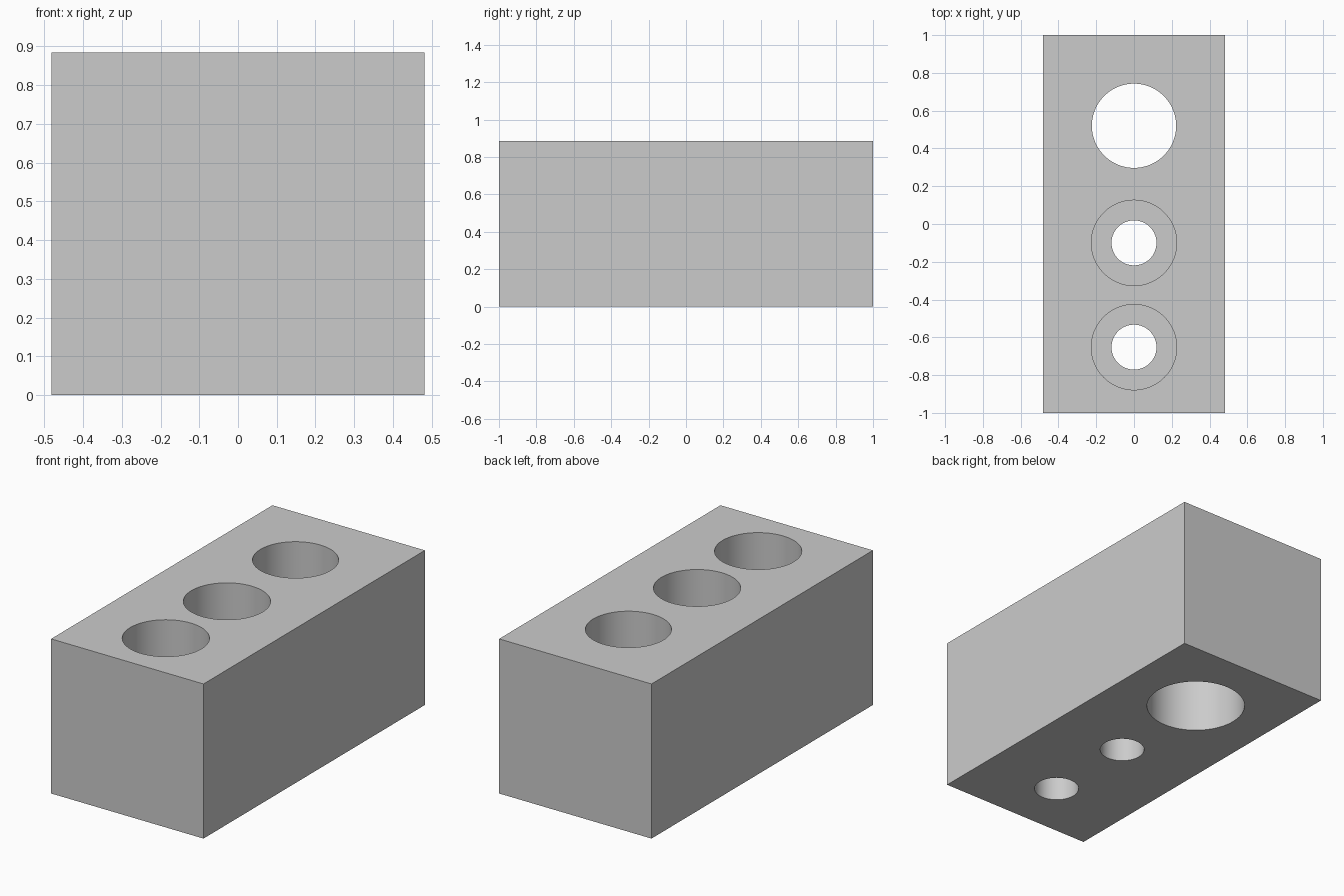
import bpy
import bmesh
from math import radians

if "Cube" in bpy.data.objects:
    bpy.data.objects.remove(bpy.data.objects["Cube"])

WIDTH, LENGTH, HEIGHT = 0.964, 2.0, 0.884
LEDGE = 0.44      # height where each bore changes radius
OVERSHOOT = 0.1   # how far cutters reach past the block
SIDES = 96

# Single grey material
grey = bpy.data.materials.new("plain grey")
colour = (0.6, 0.6, 0.6, 1)
grey.diffuse_color = colour
grey.use_nodes = True
grey.node_tree.nodes["Principled BSDF"].inputs["Base Color"].default_value = colour


def make_object(name, bm):
    bmesh.ops.recalc_face_normals(bm, faces=bm.faces)
    mesh = bpy.data.meshes.new(name)
    bm.to_mesh(mesh)
    bm.free()
    obj = bpy.data.objects.new(name, mesh)
    mesh.materials.append(grey)
    bpy.context.collection.objects.link(obj)
    return obj


def stepped_cutter(name, y, lower_radius, upper_radius):
    """Closed solid of revolution with one step at the ledge."""
    profile = [(lower_radius, -OVERSHOOT), (lower_radius, LEDGE),
               (upper_radius, LEDGE), (upper_radius, HEIGHT + OVERSHOOT)]
    bm = bmesh.new()
    rings = []
    for radius, z in profile:
        ring = bmesh.ops.create_circle(bm, segments=SIDES, radius=radius)["verts"]
        bmesh.ops.translate(bm, verts=ring, vec=(0, y, z))
        rings.append(ring)
    for low, high in zip(rings, rings[1:]):
        for i in range(SIDES):
            j = (i + 1) % SIDES
            bm.faces.new((low[i], low[j], high[j], high[i]))
    bm.faces.new(rings[0])
    bm.faces.new(rings[-1])
    cutter = make_object(name, bm)
    cutter.hide_render = True
    return cutter


# Rectangular block
bm = bmesh.new()
bmesh.ops.create_cube(bm, size=1)
bmesh.ops.scale(bm, verts=bm.verts, vec=(WIDTH, LENGTH, HEIGHT))
bmesh.ops.translate(bm, verts=bm.verts, vec=(0, 0, HEIGHT / 2))
block = make_object("drilled_block", bm)
bpy.context.view_layer.objects.active = block
block.select_set(True)

# Two bolt holes counterbored from above, one bore widened from below
holes = [("front_bolt_hole", -0.652, 0.119, 0.226),
         ("middle_bolt_hole", -0.10, 0.119, 0.226),
         ("rear_bore", 0.52, 0.264, 0.223)]
for hole in holes:
    cutter = stepped_cutter(*hole)
    cut = block.modifiers.new(hole[0], "BOOLEAN")
    cut.operation = "DIFFERENCE"
    cut.solver = "EXACT"
    cut.object = cutter
    bpy.ops.object.modifier_apply(modifier=cut.name)
    bpy.data.objects.remove(cutter)

bpy.ops.object.shade_smooth_by_angle(angle=radians(30))
